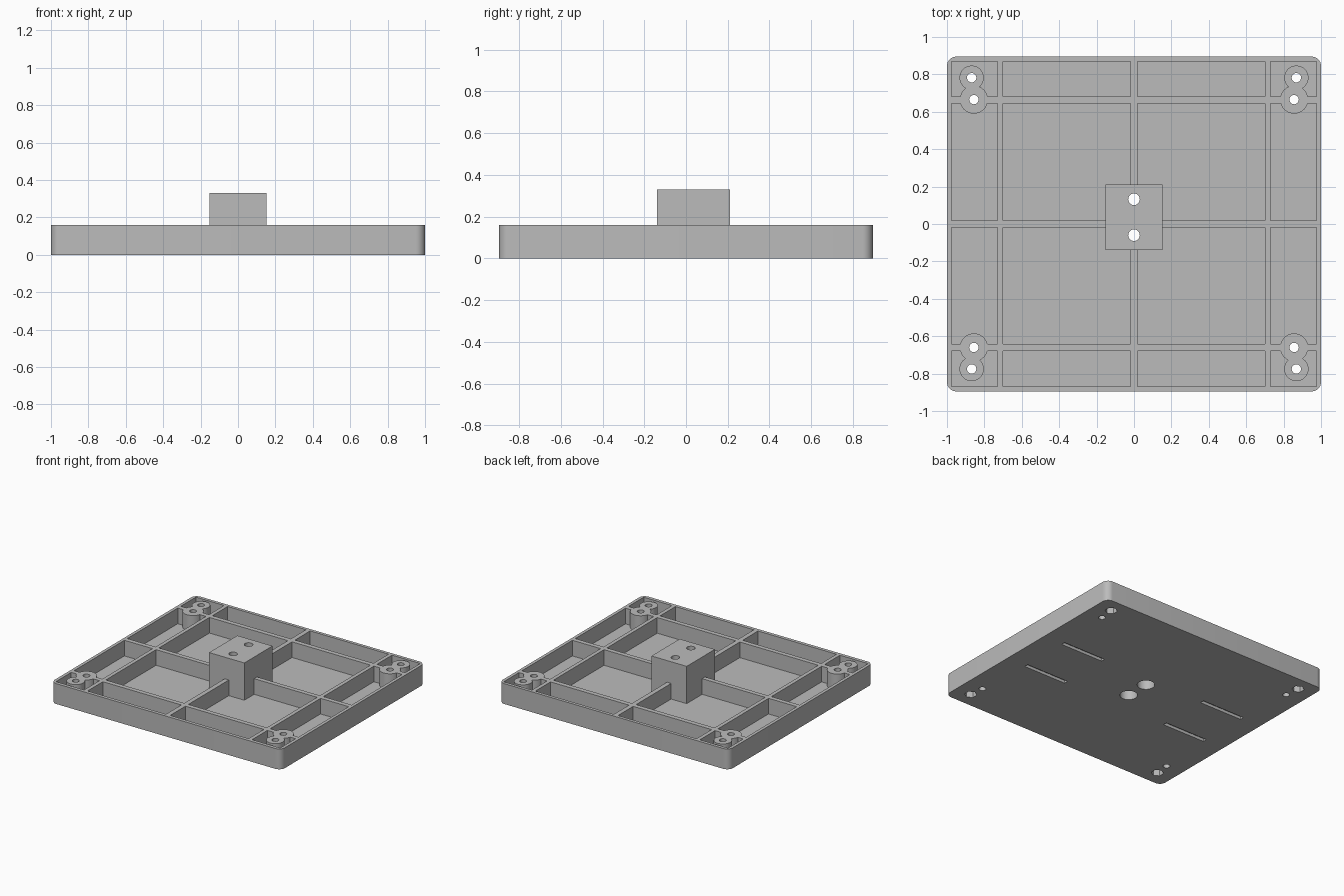
import bpy, bmesh, math
from mathutils import Matrix

if "Cube" in bpy.data.objects:
    bpy.data.objects.remove(bpy.data.objects["Cube"], do_unlink=True)

TOP, FLOOR, BLOCK_TOP = 0.16, 0.037, 0.33

grey = bpy.data.materials.new("plain grey")
grey.use_nodes = True
colour = (0.5, 0.5, 0.5, 1)
grey.diffuse_color = colour
grey.node_tree.nodes["Principled BSDF"].inputs["Base Color"].default_value = colour


def box(bm, x0, x1, y0, y1, z0, z1):
    m = Matrix.Translation(((x0 + x1) / 2, (y0 + y1) / 2, (z0 + z1) / 2))
    m = m @ Matrix.Diagonal((x1 - x0, y1 - y0, z1 - z0, 1))
    return bmesh.ops.create_cube(bm, size=1, matrix=m)["verts"]


def cylinder(bm, x, y, r, z0, z1, sides=32):
    bmesh.ops.create_cone(bm, cap_ends=True, segments=sides, radius1=r, radius2=r,
                          depth=z1 - z0, matrix=Matrix.Translation((x, y, (z0 + z1) / 2)))


def make(name, bm):
    mesh = bpy.data.meshes.new(name)
    bm.to_mesh(mesh)
    bm.free()
    mesh.materials.append(grey)
    ob = bpy.data.objects.new(name, mesh)
    bpy.context.collection.objects.link(ob)
    return ob


def combine(target, name, bm, operation):
    """Apply a boolean with the given shapes, then discard them."""
    tool = make(name, bm)
    tool.hide_render = True
    mod = target.modifiers.new(name, "BOOLEAN")
    mod.operation, mod.solver, mod.object = operation, "EXACT", tool
    mod.use_self = True
    bpy.context.view_layer.objects.active = target
    bpy.ops.object.modifier_apply(modifier=mod.name)
    bpy.data.objects.remove(tool, do_unlink=True)


# Rounded slab
bm = bmesh.new()
box(bm, -1, 1, -0.895, 0.895, 0, TOP)
uprights = [e for e in bm.edges if abs(e.verts[0].co.z - e.verts[1].co.z) > 0.1]
bmesh.ops.bevel(bm, geom=uprights, offset=0.05, segments=8, profile=0.5, affect="EDGES")
plate = make("base_plate", bm)

# Pockets that leave the rim and the crossing ribs standing
columns = [(-0.975, -0.73), (-0.7, -0.018), (0.018, 0.7), (0.73, 0.975)]
rows = [(-0.868, -0.678), (-0.642, -0.018), (0.018, 0.645), (0.682, 0.87)]
bm = bmesh.new()
for x0, x1 in columns:
    for y0, y1 in rows:
        box(bm, x0, x1, y0, y1, FLOOR, 0.3)
combine(plate, "pockets", bm, "DIFFERENCE")

# Paired corner bosses
outer = [(sx * 0.868, y) for sx in (-1, 1) for y in (-0.775, 0.782)]
inner = [(sx * 0.856, y) for sx in (-1, 1) for y in (-0.66, 0.665)]
for name, spots, radius in (("outer_bosses", outer, 0.065), ("inner_bosses", inner, 0.075)):
    bm = bmesh.new()
    for x, y in spots:
        cylinder(bm, x, y, radius, 0.02, TOP)
    combine(plate, name, bm, "UNION")

# Central mounting block
bm = bmesh.new()
box(bm, -0.153, 0.153, -0.14, 0.21, 0.02, BLOCK_TOP)
combine(plate, "mounting_block", bm, "UNION")

# Through holes
block_holes = [(0, -0.06), (0, 0.132)]
bm = bmesh.new()
for x, y in outer + inner:
    cylinder(bm, x, y, 0.025, -0.1, 0.5, 24)
for x, y in block_holes:
    cylinder(bm, x, y, 0.031, -0.1, 0.5, 24)
combine(plate, "through_holes", bm, "DIFFERENCE")

# Underside recesses: counterbores, hexagonal nut seats and shallow slots
bm = bmesh.new()
for x, y in block_holes:
    cylinder(bm, x, y, 0.063, -0.1, 0.2)
for x, y in outer:
    cylinder(bm, x, y, 0.045, -0.1, 0.06, 6)
for sx in (-1, 1):
    for y in (-0.205, 0.205):
        box(bm, sx * 0.645 - 0.185, sx * 0.645 + 0.185, y - 0.016, y + 0.016, -0.1, 0.022)
combine(plate, "underside_recesses", bm, "DIFFERENCE")

# Smooth the round walls and keep the corners crisp
bpy.ops.object.select_all(action="DESELECT")
plate.select_set(True)
bpy.context.view_layer.objects.active = plate
bpy.ops.object.shade_smooth_by_angle(angle=math.radians(30))
